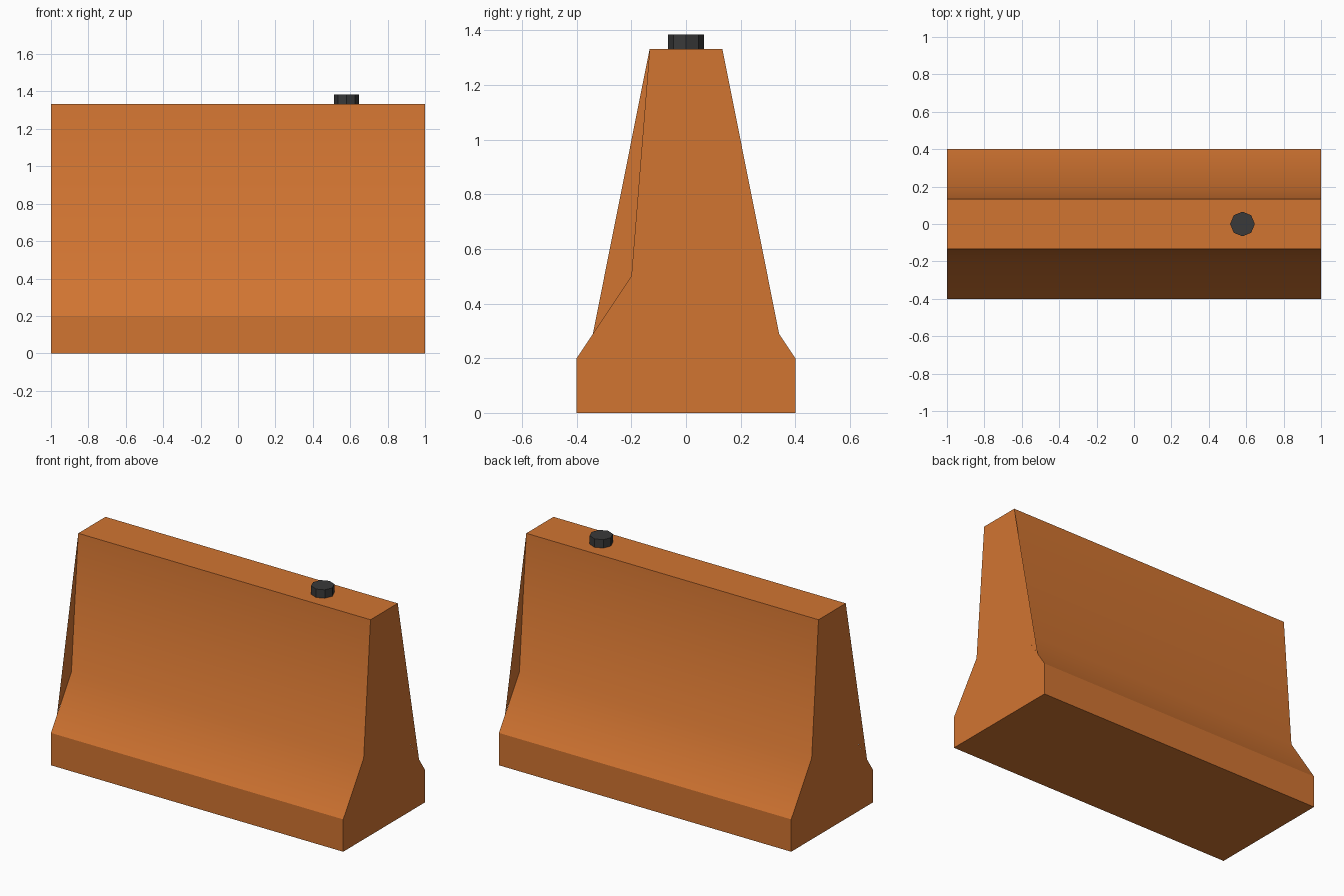
import bpy
import bmesh
import math

cube = bpy.data.objects.get("Cube")
if cube:
    bpy.data.objects.remove(cube, do_unlink=True)


def make_material(name, color):
    mat = bpy.data.materials.new(name)
    mat.use_nodes = True
    mat.diffuse_color = color
    mat.node_tree.nodes["Principled BSDF"].inputs["Base Color"].default_value = color
    return mat


orange = make_material("orange plastic", (0.64, 0.176, 0.031, 1))
black = make_material("dark cap", (0.042, 0.042, 0.042, 1))

LENGTH_HALF = 1.0
TOP_Z = 1.333

# Barrier body: half profile mirrored, then extruded along x
half = [(0.4, 0), (0.4, 0.2), (0.2, 0.5), (0.133, TOP_Z)]
profile = half + [(-y, z) for y, z in reversed(half)]
bm = bmesh.new()
end = bm.faces.new([bm.verts.new((-LENGTH_HALF, y, z)) for y, z in profile])
extruded = bmesh.ops.extrude_face_region(bm, geom=[end], use_keep_orig=True)
moved = [v for v in extruded["geom"] if isinstance(v, bmesh.types.BMVert)]
bmesh.ops.translate(bm, vec=(2 * LENGTH_HALF, 0, 0), verts=moved)
bmesh.ops.recalc_face_normals(bm, faces=bm.faces)

# Flat connecting fins, one on each end at opposite sides
for side in (1, -1):
    outline = [(0.2, 0.5), (0.133, TOP_Z), (0.341, 0.289)]
    fin = bm.faces.new([bm.verts.new((side * LENGTH_HALF, side * y, z))
                        for y, z in outline])
    fin.normal_update()
    if fin.normal.x * side < 0:
        fin.normal_flip()

mesh = bpy.data.meshes.new("barrier_body")
bm.to_mesh(mesh)
bm.free()
body = bpy.data.objects.new("barrier_body", mesh)
bpy.context.collection.objects.link(body)
mesh.materials.append(orange)

# Octagonal filler cap on top
CAP_HEIGHT = 0.052
bpy.ops.mesh.primitive_cylinder_add(vertices=8, radius=0.066, depth=CAP_HEIGHT,
                                    location=(0.58, 0, TOP_Z + CAP_HEIGHT / 2))
cap = bpy.context.object
cap.name = "filler_cap"
cap.data.materials.append(black)

# Smooth the shallow crease on the sides, keep the other edges sharp
bpy.ops.object.select_all(action="DESELECT")
body.select_set(True)
bpy.context.view_layer.objects.active = body
bpy.ops.object.shade_smooth_by_angle(angle=math.radians(30))
